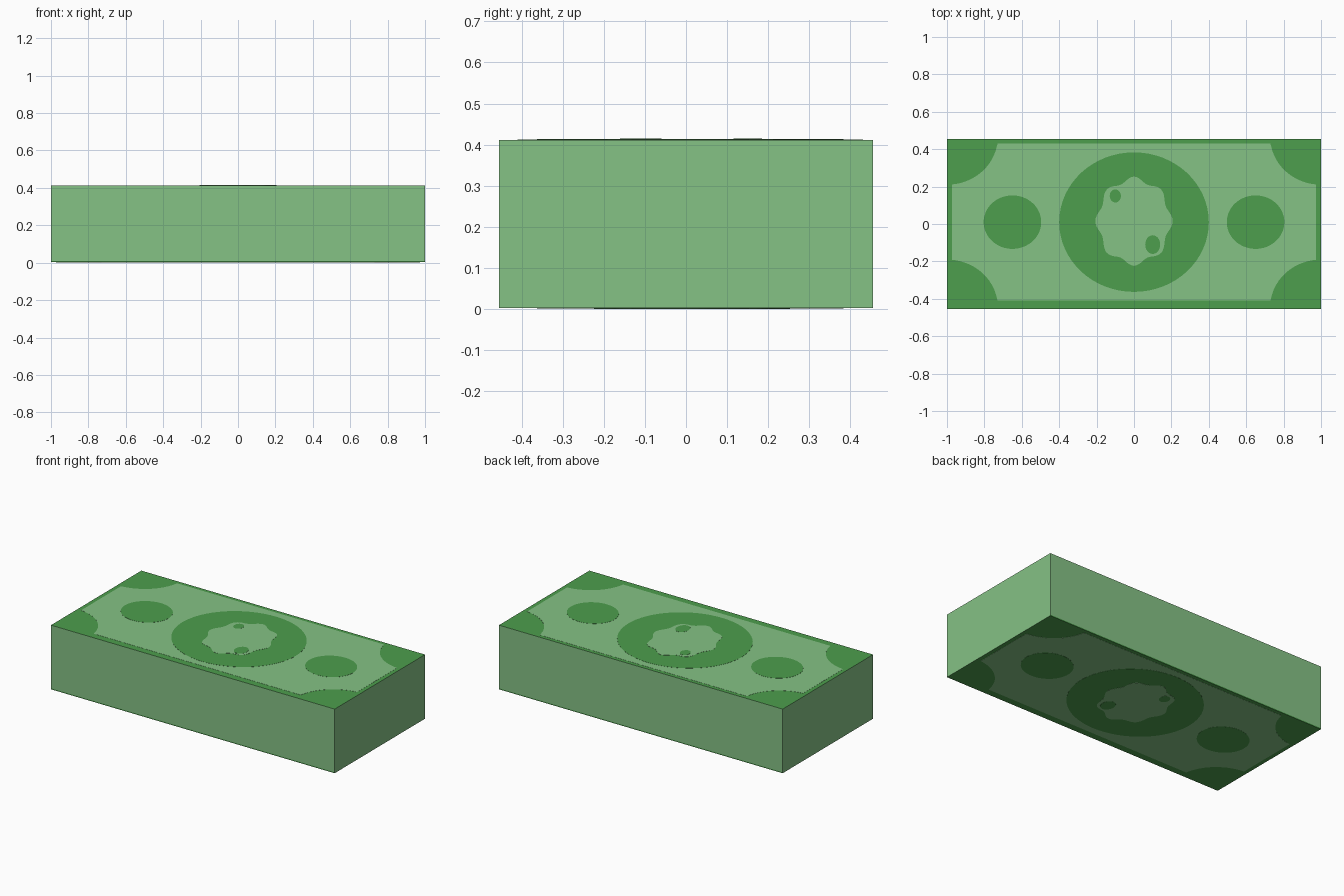
import bpy, bmesh, math

if "Cube" in bpy.data.objects:
    bpy.data.objects.remove(bpy.data.objects["Cube"])

W, D, H = 1.0, 0.455, 0.415      # half width, half depth, full height
STEP = 0.0008                    # thickness of each printed layer
INSET = STEP * 4                 # room left for the layers at top and bottom
CY = 0.01                        # print sits slightly off centre


def material(name, rgb):
    m = bpy.data.materials.new(name)
    m.diffuse_color = (*rgb, 1)
    m.use_nodes = True
    m.node_tree.nodes["Principled BSDF"].inputs["Base Color"].default_value = m.diffuse_color
    return m


light = material("light_green", (0.235, 0.54, 0.235))
dark = material("dark_green", (0.075, 0.345, 0.075))


def finish(bm, name, mats):
    bmesh.ops.recalc_face_normals(bm, faces=bm.faces)
    me = bpy.data.meshes.new(name)
    bm.to_mesh(me)
    bm.free()
    for m in mats:
        me.materials.append(m)
    ob = bpy.data.objects.new(name, me)
    bpy.context.collection.objects.link(ob)
    return ob


def plate(name, outline, layer, mat):
    """Thin printed plate on both the top and the bottom of the stack."""
    for side, label in ((1, "top"), (-1, "bottom")):
        bm = bmesh.new()
        base = H - INSET if side > 0 else INSET
        face = bm.faces.new([bm.verts.new((x, y, base)) for x, y in outline])
        ext = bmesh.ops.extrude_face_region(bm, geom=[face])
        for v in ext["geom"]:
            if isinstance(v, bmesh.types.BMVert):
                v.co.z += side * STEP * layer
        finish(bm, f"{label}_{name}", [mat])


def oval(cx, cy, rx, ry, n=64, scallop=0.0, lobes=0):
    pts = []
    for i in range(n):
        a = math.tau * i / n
        k = 1 + scallop * math.cos(lobes * a)
        pts.append((cx + rx * k * math.cos(a), cy + ry * k * math.sin(a)))
    return pts


def bill_panel():
    """Rectangle with scooped corners, counter-clockwise."""
    pts = []
    x_max, y_max = 0.973, 0.42
    rx, ry = 0.272, 0.255
    for sx, sy, start in ((1, 1, 270), (-1, 1, 360), (-1, -1, 90), (1, -1, 180)):
        for i in range(17):
            a = math.radians(start - 90 * i / 16)
            x = sx * W + rx * math.cos(a)
            y = sy * D + ry * math.sin(a)
            x = max(-x_max, min(x_max, x))
            y = max(-y_max, min(y_max, y))
            pts.append((x, y + CY))
    return pts


# Stack block: light sides, dark top and bottom, thin dark lower edge on long sides
bm = bmesh.new()
bmesh.ops.create_cube(bm, size=1)
for v in bm.verts:
    v.co = (v.co.x * 2 * W, v.co.y * 2 * D, INSET if v.co.z < 0 else H - INSET)
bmesh.ops.bisect_plane(bm, geom=bm.verts[:] + bm.edges[:] + bm.faces[:],
                       plane_co=(0, 0, 0.01), plane_no=(0, 0, 1))
bm.normal_update()
for f in bm.faces:
    low_edge = abs(f.normal.y) > 0.5 and f.calc_center_median().z < 0.01
    f.material_index = 1 if abs(f.normal.z) > 0.5 or low_edge else 0
finish(bm, "paper_stack", [light, dark])

# Printed layers
plate("bill_panel", bill_panel(), 1, light)
plate("centre_oval", oval(0, CY, 0.40, 0.373), 2, dark)
for s, label in ((-1, "left"), (1, "right")):
    plate(f"{label}_spot", oval(s * 0.65, CY, 0.154, 0.143), 2, dark)

# Abstract scalloped rosette in the centre, with two dark dots
plate("rosette", oval(0, CY + 0.005, 0.195, 0.225, 96, 0.06, 8), 3, light)
plate("upper_dot", oval(-0.10, 0.15, 0.03, 0.035, 24), 4, dark)
plate("lower_dot", oval(0.10, -0.11, 0.04, 0.05, 24), 4, dark)
